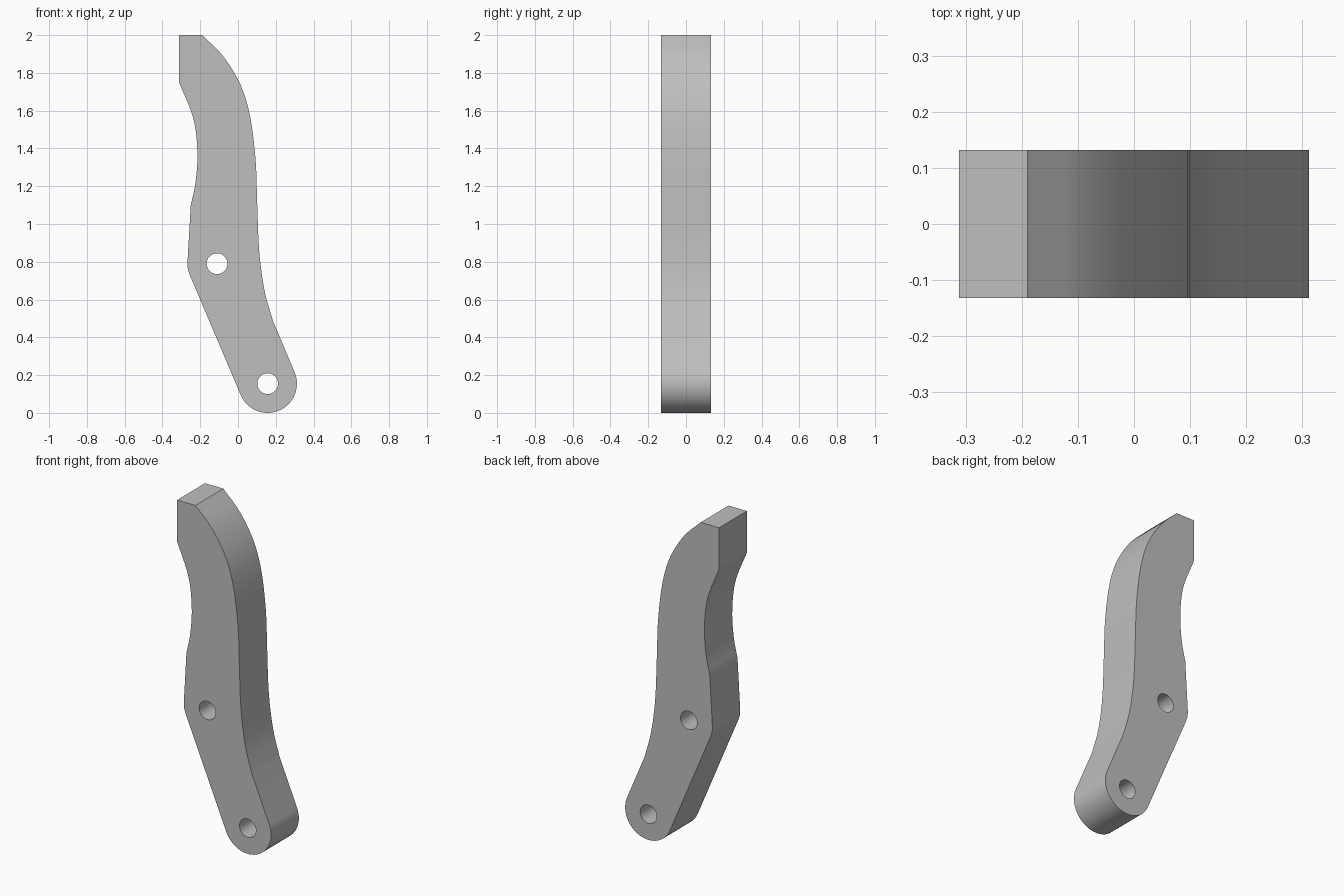
import bpy
import bmesh
from math import sin, cos, radians, pi
from mathutils import Vector

cube = bpy.data.objects.get("Cube")
if cube:
    bpy.data.objects.remove(cube, do_unlink=True)

HALF_THICKNESS = 0.132
PIVOT = Vector((0.157, 0.155))
UPPER_HOLE = Vector((-0.111, 0.79))
HOLE_RADIUS = 0.055


def arc(centre, radius, start, end, steps):
    """Points on an arc, angles in degrees, both ends included."""
    angles = [radians(start + (end - start) * i / steps) for i in range(steps + 1)]
    return [centre + radius * Vector((cos(a), sin(a))) for a in angles]


def smooth_path(points, steps=5):
    """Smooth curve passing through every given point."""
    p = [Vector(q) for q in points]
    p = [2 * p[0] - p[1]] + p + [2 * p[-1] - p[-2]]
    path = []
    for a, b, c, d in zip(p, p[1:], p[2:], p[3:]):
        for i in range(steps):
            t = i / steps
            path.append(0.5 * (2 * b + (c - a) * t
                               + (2 * a - 5 * b + 4 * c - d) * t * t
                               + (3 * b - a - 3 * c + d) * t ** 3))
    return path + [p[-2]]


# Profile of the arm: curved outer edge, round foot, inner edge with a waist
outer_edge = smooth_path([(-0.19, 2.0), (-0.08, 1.89), (0.012, 1.74), (0.064, 1.57),
                          (0.093, 1.34), (0.101, 1.13), (0.112, 0.86),
                          (0.14, 0.65), (0.184, 0.49)])
foot = arc(PIVOT, 0.155, 23, -157, 28)
elbow = smooth_path([(-0.254, 0.727), (-0.265, 0.76), (-0.268, 0.79)], 3)
waist = smooth_path([(-0.25, 1.10), (-0.225, 1.22), (-0.215, 1.38),
                     (-0.237, 1.56), (-0.312, 1.75)])
outline = outer_edge + foot + elbow + waist + [Vector((-0.312, 2.0))]
holes = [arc(c, HOLE_RADIUS, 0, 360, 32)[:-1] for c in (PIVOT, UPPER_HOLE)]

# Fill the profile around the bolt holes and extrude it through the thickness
bm = bmesh.new()
edges = []
for loop in [outline] + holes:
    verts = [bm.verts.new((p.x, -HALF_THICKNESS, p.y)) for p in loop]
    edges += [bm.edges.new((v, verts[i - 1])) for i, v in enumerate(verts)]
bmesh.ops.triangle_fill(bm, edges=edges, use_beauty=True, normal=(0, -1, 0))
extruded = bmesh.ops.extrude_face_region(bm, geom=bm.faces[:], use_keep_orig=True)
back = [g for g in extruded["geom"] if isinstance(g, bmesh.types.BMVert)]
bmesh.ops.translate(bm, verts=back, vec=(0, 2 * HALF_THICKNESS, 0))
bmesh.ops.recalc_face_normals(bm, faces=bm.faces[:])

mesh = bpy.data.meshes.new("lever_arm")
bm.to_mesh(mesh)
bm.free()
arm = bpy.data.objects.new("lever_arm", mesh)
bpy.context.collection.objects.link(arm)

# Plain grey metal
grey = bpy.data.materials.new("plain_grey")
grey.use_nodes = True
colour = (0.52, 0.52, 0.52, 1.0)
grey.diffuse_color = colour
grey.node_tree.nodes["Principled BSDF"].inputs["Base Color"].default_value = colour
mesh.materials.append(grey)

# Smooth sides with crisp rims and corners
bpy.ops.object.select_all(action="DESELECT")
arm.select_set(True)
bpy.context.view_layer.objects.active = arm
bpy.ops.object.shade_smooth_by_angle(angle=radians(20))
